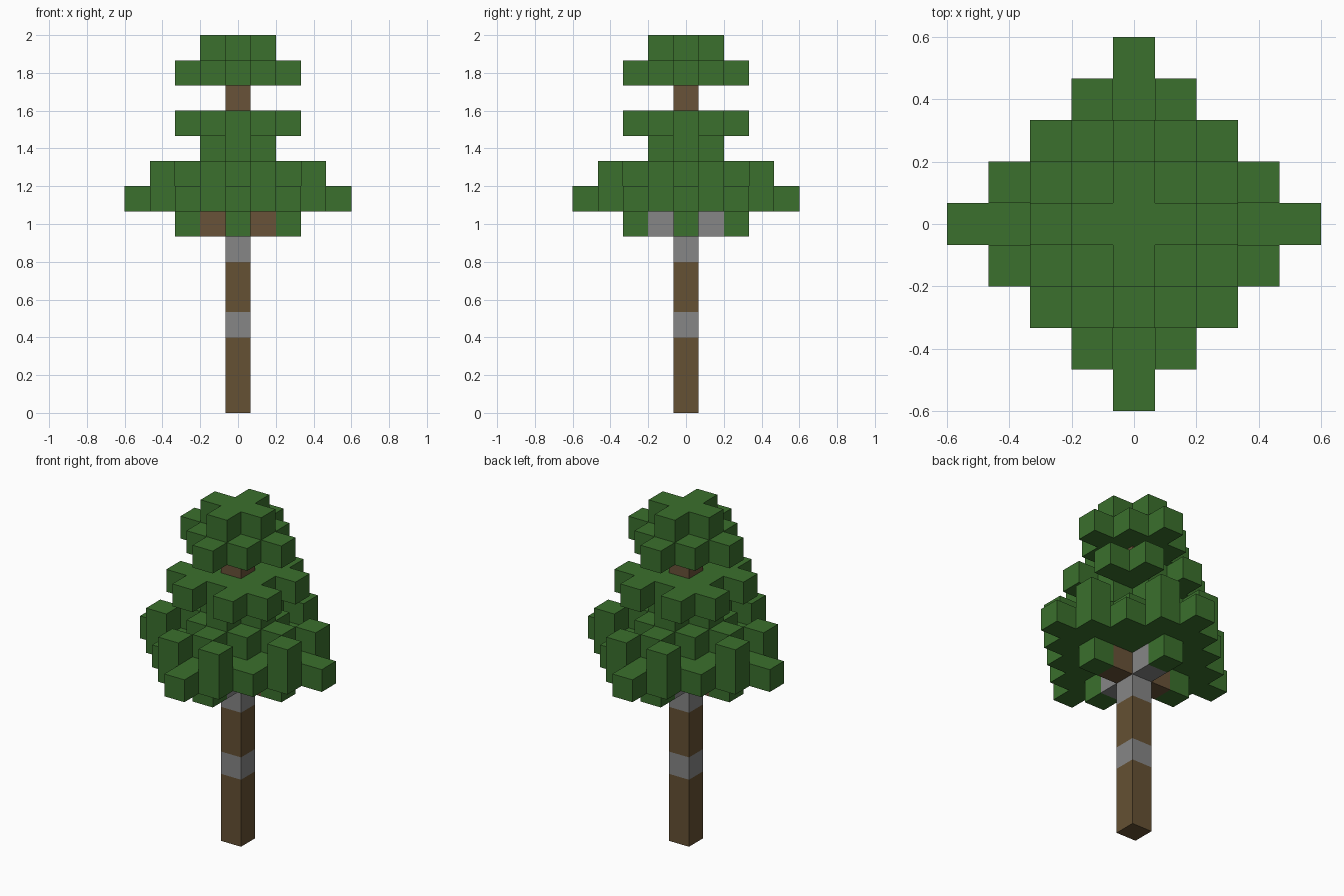
import bpy, bmesh
from mathutils import Vector

cube = bpy.data.objects.get("Cube")
if cube:
    bpy.data.objects.remove(cube, do_unlink=True)

S = 2 / 15  # block size: the tree is fifteen blocks tall


def material(name, rgb):
    m = bpy.data.materials.new(name)
    m.use_nodes = True
    color = (*rgb, 1)
    m.diffuse_color = color
    bsdf = m.node_tree.nodes["Principled BSDF"]
    bsdf.inputs["Base Color"].default_value = color
    bsdf.inputs["Roughness"].default_value = 0.9
    return m


green = material("leaf green", (0.043, 0.162, 0.026))
brown = material("bark brown", (0.130, 0.082, 0.033))
red_brown = material("branch brown", (0.140, 0.084, 0.040))
grey = material("knot grey", (0.238, 0.238, 0.238))


def diamond(r):
    span = range(-r, r + 1)
    return {(x, y) for x in span for y in span if abs(x) + abs(y) <= r}


def mirrored(a, b):
    """The eight cells reached by mirroring and swapping (a, b)."""
    return {(sx * p, sy * q) for p, q in ((a, b), (b, a))
            for sx in (-1, 1) for sy in (-1, 1)}


def layer(cells, z):
    return {(x, y, z) for x, y in cells}


def column(z0, z1):
    return {(0, 0, z) for z in range(z0, z1)}


# Each part is a set of blocks with one colour
square = diamond(1) | mirrored(1, 1)
parts = {
    "lower_trunk": (column(0, 3), brown),
    "lower_trunk_band": (column(3, 4), grey),
    "middle_trunk": (column(4, 6), brown),
    "upper_trunk_band": (column(6, 8), grey),
    "upper_trunk": (column(8, 13), red_brown),
    "side_branches": ({(-1, 0, 7), (1, 0, 7)}, red_brown),
    "front_back_branches": ({(0, -1, 7), (0, 1, 7)}, grey),
    "branch_tip_leaves": (layer(mirrored(2, 0), 7), green),
    "lower_crown": (layer(diamond(4), 8)
                    | layer(diamond(2) | mirrored(1, 3), 9), green),
    "middle_crown": (layer(diamond(1), 10)
                     | layer(square | mirrored(1, 2), 11), green),
    "top_crown": (layer(diamond(2), 13) | layer(diamond(1), 14), green),
}

# Wood runs through the leaves, so leaves give way to it
wood = set().union(*(c for c, m in parts.values() if m is not green))
filled = wood.union(*(c for c, m in parts.values()))


def build(name, cells, mat):
    """Make the outer skin of a group of blocks."""
    bm = bmesh.new()
    for cell in sorted(cells):
        center = Vector(cell) + Vector((0, 0, 0.5))
        for axis in range(3):
            for sign in (-1, 1):
                n = Vector((0, 0, 0))
                n[axis] = sign
                if tuple(int(c + d) for c, d in zip(cell, n)) in filled:
                    continue
                u = Vector((0, 0, 0))
                u[(axis + 1) % 3] = 0.5
                v = n.cross(u)
                mid = center + n / 2
                corners = (mid - u - v, mid + u - v, mid + u + v, mid - u + v)
                bm.faces.new([bm.verts.new(c * S) for c in corners])
    bmesh.ops.remove_doubles(bm, verts=bm.verts, dist=S / 100)
    mesh = bpy.data.meshes.new(name)
    bm.to_mesh(mesh)
    bm.free()
    mesh.materials.append(mat)
    bpy.context.collection.objects.link(bpy.data.objects.new(name, mesh))


for name, (cells, mat) in parts.items():
    build(name, cells - wood if mat is green else cells, mat)
